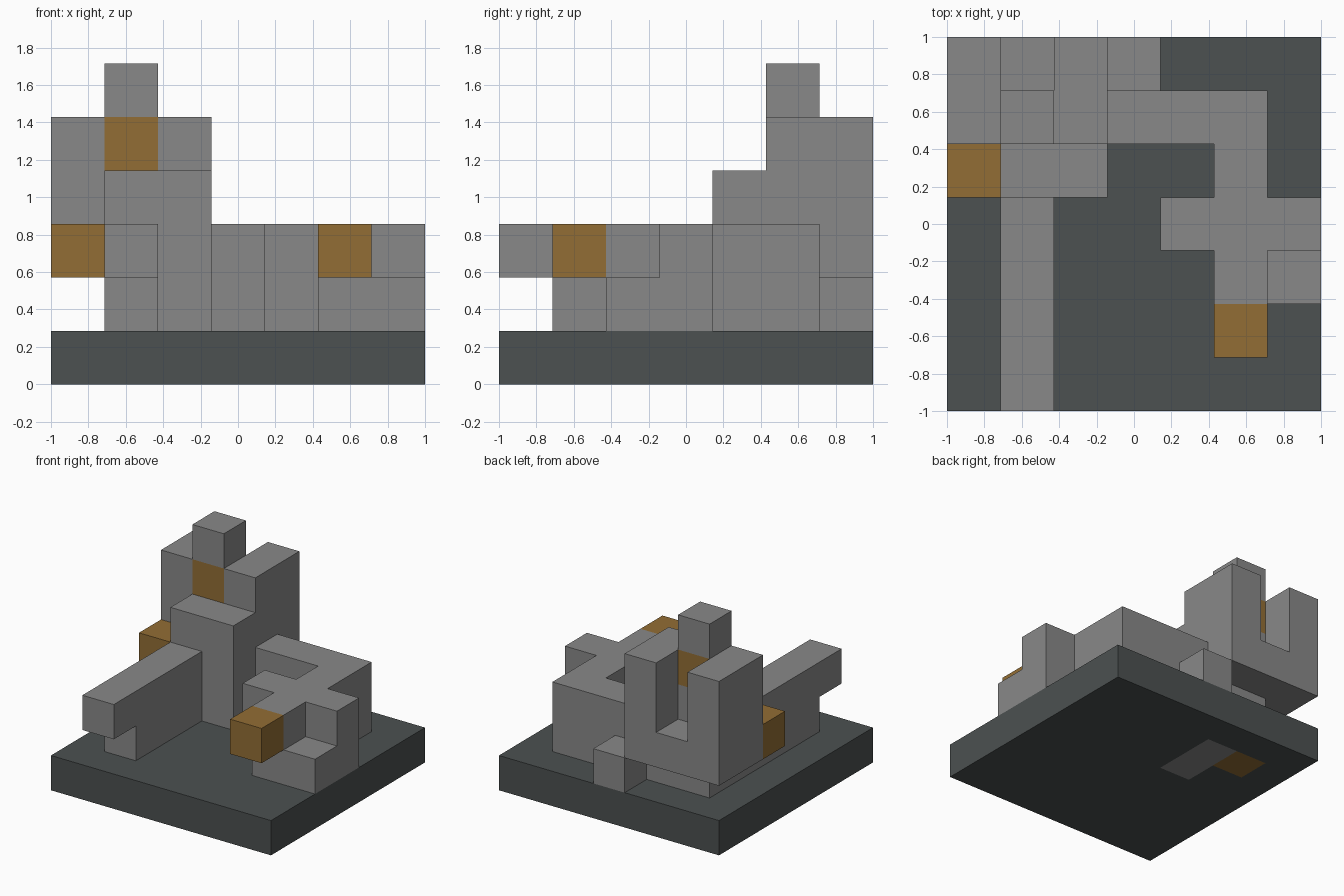
import bpy
import bmesh
from mathutils import Vector

if "Cube" in bpy.data.objects:
    bpy.data.objects.remove(bpy.data.objects["Cube"], do_unlink=True)

N = 7            # grid cells along each side of the base
U = 2 / N        # size of one cell


def material(name, rgb):
    m = bpy.data.materials.new(name)
    m.use_nodes = True
    m.diffuse_color = (*rgb, 1)
    bsdf = m.node_tree.nodes["Principled BSDF"]
    bsdf.inputs["Base Color"].default_value = (*rgb, 1)
    bsdf.inputs["Roughness"].default_value = 0.8
    return m


stone = material("stone grey", (0.25, 0.25, 0.25))
slate = material("dark slate", (0.072, 0.082, 0.082))
amber = material("amber brown", (0.29, 0.155, 0.035))


def block(x, y, z):
    """Cells of a box; each argument is a cell index or a (first, last) pair."""
    span = [range(a[0], a[1] + 1) if isinstance(a, tuple) else (a,) for a in (x, y, z)]
    return {(i, j, k) for i in span[0] for j in span[1] for k in span[2]}


def build(name, cells, mat):
    """Closed flat-faced solid: only the outer faces of the cells are made."""
    bm = bmesh.new()
    for c in cells:
        centre = Vector(c) + Vector((0.5, 0.5, 0.5))
        for axis in range(3):
            for sign in (-1, 1):
                n = Vector((0, 0, 0))
                n[axis] = sign
                if tuple(int(v) for v in Vector(c) + n) in cells:
                    continue
                a = Vector((0, 0, 0))
                a[(axis + 1) % 3] = 0.5
                b = n.cross(a)
                corners = [centre + n / 2 + s * a + t * b
                           for s, t in ((-1, -1), (1, -1), (1, 1), (-1, 1))]
                bm.faces.new([bm.verts.new((p - Vector((N / 2, N / 2, 0))) * U)
                              for p in corners])
    bmesh.ops.remove_doubles(bm, verts=bm.verts, dist=0.001)
    bmesh.ops.dissolve_limit(bm, angle_limit=0.01, verts=bm.verts, edges=bm.edges)
    mesh = bpy.data.meshes.new(name)
    bm.to_mesh(mesh)
    bm.free()
    mesh.materials.append(mat)
    bpy.context.collection.objects.link(bpy.data.objects.new(name, mesh))


# Base slab with foundations that run through to its underside
footing = block(2, (4, 5), 0)
footing_accent = block(1, 5, 0)
build("base", block((0, 6), (0, 6), 0) - footing - footing_accent, slate)
build("footing", footing, stone)
build("footing_accent", footing_accent, amber)

# Tower: overhanging U-shaped back, core and top cube
tower_accent = block(1, 5, 4)
tower = (block(0, (5, 6), (2, 4)) | block(2, (5, 6), (2, 4))
         | block((1, 2), 5, 1) | block(1, 6, 2) | block(1, 5, (2, 3)))
build("tower", tower, stone)
build("tower_accent", tower_accent, amber)
build("tower_top", block(1, 5, 5), stone)
build("tower_side_accent", block(0, 4, 2), amber)

# Stepped block before the tower, and the wall that juts out over the base
build("tower_step", block((1, 2), 4, (1, 3)), stone)
build("long_wall", block(1, (1, 3), 1) | block(1, (0, 3), 2), stone)

# Winding wall on the left, with its low step and overhanging end
build("winding_wall", block((3, 5), 5, (1, 2)) | block(5, (2, 4), (1, 2))
      | block((4, 6), 3, (1, 2)), stone)
build("low_step", block(6, 2, 1), stone)
build("wall_end_accent", block(5, 1, 2), amber)
build("back_step", block(3, 6, 1), stone)
